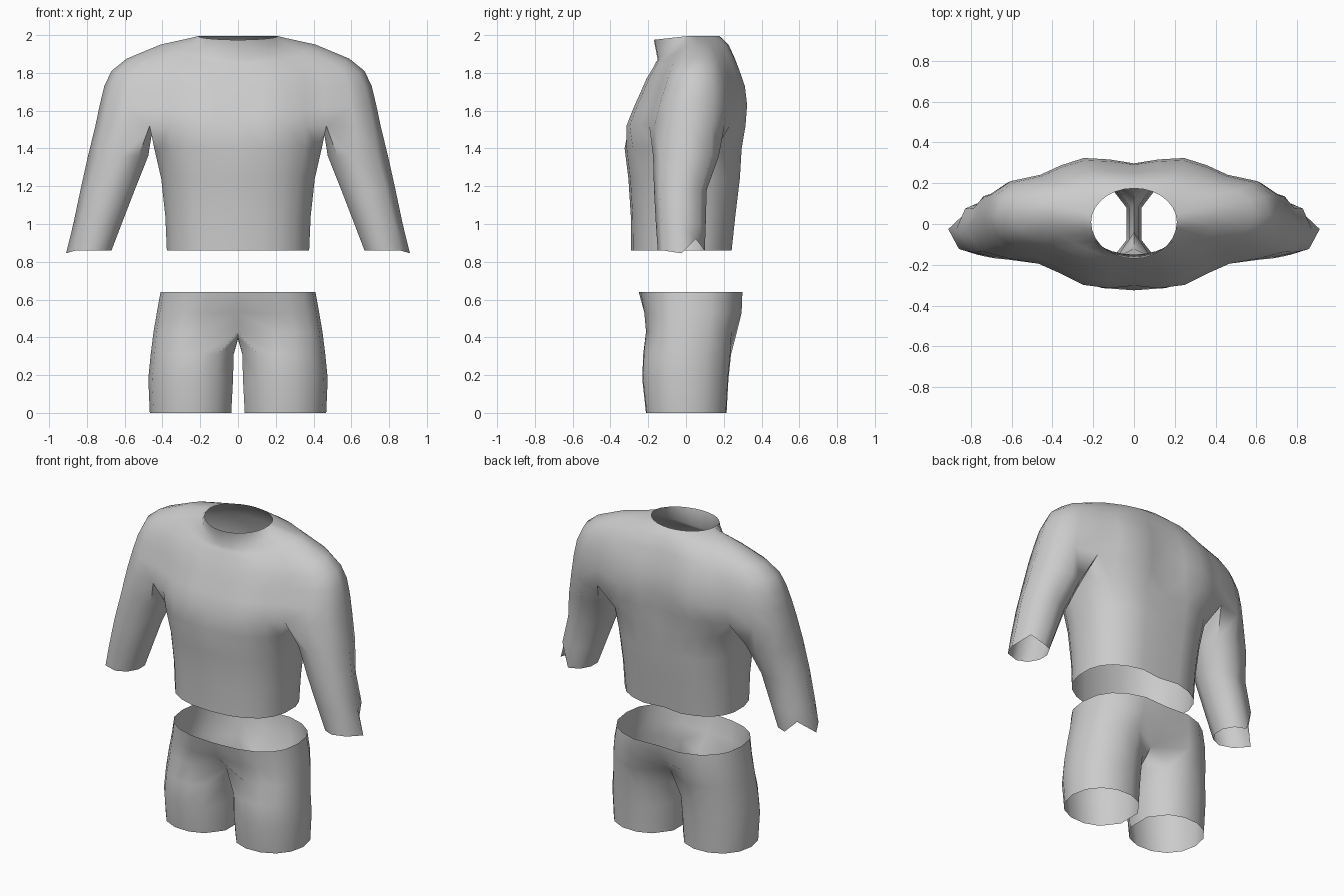
import bpy, bmesh, math
from mathutils import Vector

if "Cube" in bpy.data.objects:
    bpy.data.objects.remove(bpy.data.objects["Cube"])

cloth = bpy.data.materials.new("plain grey cloth")
cloth.diffuse_color = (0.6, 0.6, 0.6, 1)
cloth.use_nodes = True
cloth.node_tree.nodes["Principled BSDF"].inputs["Base Color"].default_value = cloth.diffuse_color


def lerp(a, b, t):
    return a + (b - a) * t


def power(v, n):
    return math.copysign(abs(v) ** (2 / n), v)


def oval(bm, z, cx, cy, rx, yf, yb, degrees, n=2.0, dent=0.0):
    """Ring of points; degrees run from -90 (front) over 0 (outside) to 90 (back)."""
    ring = []
    for d in degrees:
        c, s = math.cos(math.radians(d)), math.sin(math.radians(d))
        depth = (yb - cy) if s > 0 else (cy - yf)
        y = cy + depth * power(s, n)
        if abs(c) < 0.01 and s > 0:
            y -= dent                      # hollow along the spine
        ring.append(bm.verts.new((cx + rx * power(c, n), y, z)))
    return ring


def skin(bm, rings, closed=False):
    for a, b in zip(rings, rings[1:]):
        for i in range(len(a) if closed else len(a) - 1):
            j = (i + 1) % len(a)
            bm.faces.new((a[i], a[j], b[j], b[i]))


def finish(bm, name):
    """Make the half garment an object and mirror it across x."""
    bmesh.ops.recalc_face_normals(bm, faces=bm.faces)
    mesh = bpy.data.meshes.new(name)
    bm.to_mesh(mesh)
    bm.free()
    obj = bpy.data.objects.new(name, mesh)
    bpy.context.collection.objects.link(obj)
    mesh.materials.append(cloth)
    mod = obj.modifiers.new("mirror", "MIRROR")
    mod.merge_threshold = 0.002
    bpy.context.view_layer.objects.active = obj
    obj.select_set(True)
    bpy.ops.object.modifier_apply(modifier="mirror")
    bpy.ops.object.shade_smooth_by_angle(angle=math.radians(60))
    obj.select_set(False)


# ---- Shirt: yoke rings, split at the armpit into body and sleeve
bm = bmesh.new()
U = [0, .16, .33, .48, .62, .82, .95, 1]             # column positions, wide rings
FRONT = [.96, 1, .95, .78, .64, .56, .36, 0]         # chest depth per column
BACK = [.9, .97, 1, .88, .72, .62, .4, 0]            # back depth per column


def yoke(z, zf, a, cy, yf, yb, t):
    """Half ring; t blends from the wide chest outline to the round neck."""
    ring = []
    for side, depth, prof in ((-1, cy - yf, FRONT), (1, yb - cy, BACK)):
        pts = []
        for i in range(8):
            ang = math.pi / 2 * i / 7
            x = a * lerp(U[i], math.sin(ang), t)
            w = lerp(prof[i], math.cos(ang), t)
            zz = lerp(z, zf, math.cos(ang)) if side < 0 else z
            pts.append((x, cy + side * depth * w, zz))
        ring += pts if side < 0 else pts[-2::-1]
    return [bm.verts.new(p) for p in ring]


yokes = [yoke(*r) for r in (
    (1.52, 1.52, .755, .02, -.315, .315, 0),
    (1.63, 1.61, .732, .03, -.28, .325, .05),
    (1.73, 1.70, .708, .04, -.24, .315, .12),
    (1.81, 1.77, .67, .045, -.21, .29, .25),
    (1.875, 1.82, .59, .05, -.18, .265, .4),
    (1.95, 1.85, .41, .045, -.165, .23, .7),
    (1.985, 1.87, .25, .02, -.15, .19, 1),
    (1.995, 1.975, .21, .01, -.17, .175, 1))]
skin(bm, yokes)

# Underarm edge shared by body and sleeve
base = yokes[0]
arm_front = bm.verts.new((.455, -.08, 1.485))
arm_back = bm.verts.new((.455, .10, 1.485))

# Body
top = base[:5] + [arm_front, arm_back] + base[10:]
deg = [-90 + 180 * i / 11 for i in range(12)]
body = [top]
for z, a, yf, yb in ((1.40, .447, -.325, .305), (1.24, .41, -.305, .295),
                     (1.04, .388, -.292, .27), (.86, .38, -.29, .25)):
    body.append(oval(bm, z, 0, 0, a, yf, yb, deg, 2.4, .025))
skin(bm, body)

# Sleeve
deg = [-130, -95, -50, 0, 50, 95, 130, 165, 195]
sleeve = [base[4:11] + [arm_back, arm_front]]
for z, cx, rx, yf, yb in ((1.36, .632, .162, -.175, .175), (1.18, .688, .146, -.17, .11),
                          (1.0, .742, .13, -.16, .105), (.86, .782, .116, -.15, .10)):
    sleeve.append(oval(bm, z, cx, (yf + yb) / 2, rx, yf, yb, deg, 2.1))
sleeve[-1][3].co += Vector((.012, 0, -.015))         # rumpled cuff
sleeve[-1][4].co += Vector((-.03, -.02, .06))
skin(bm, sleeve, closed=True)
finish(bm, "shirt")

# ---- Shorts: hip rings, split at the crotch into legs
bm = bmesh.new()
deg = [-90 + 180 * i / 10 for i in range(11)]
hips = [oval(bm, .64, 0, .02, .41, -.25, .31, deg, 2.5, .02),
        oval(bm, .53, 0, .02, .43, -.23, .305, deg, 2.6, .05),
        oval(bm, .43, 0, .01, .447, -.22, .28, deg, 2.7, .12)]
hips[1][0].co.y += .02
hips[2][0].co.y += .10
skin(bm, hips)

# Crotch seam and leg
seam = [bm.verts.new((0, .08, .39)), bm.verts.new((0, -.04, .40))]
leg = [hips[-1] + seam]
deg = [-125 + 25 * i for i in range(11)] + [160, 200]
for z, cx, rx, yf, yb in ((.31, .236, .226, -.23, .242), (.18, .244, .231, -.235, .228),
                          (0, .245, .222, -.215, .218)):
    leg.append(oval(bm, z, cx, 0, rx, yf, yb, deg, 2.1))
skin(bm, leg, closed=True)
finish(bm, "shorts")
